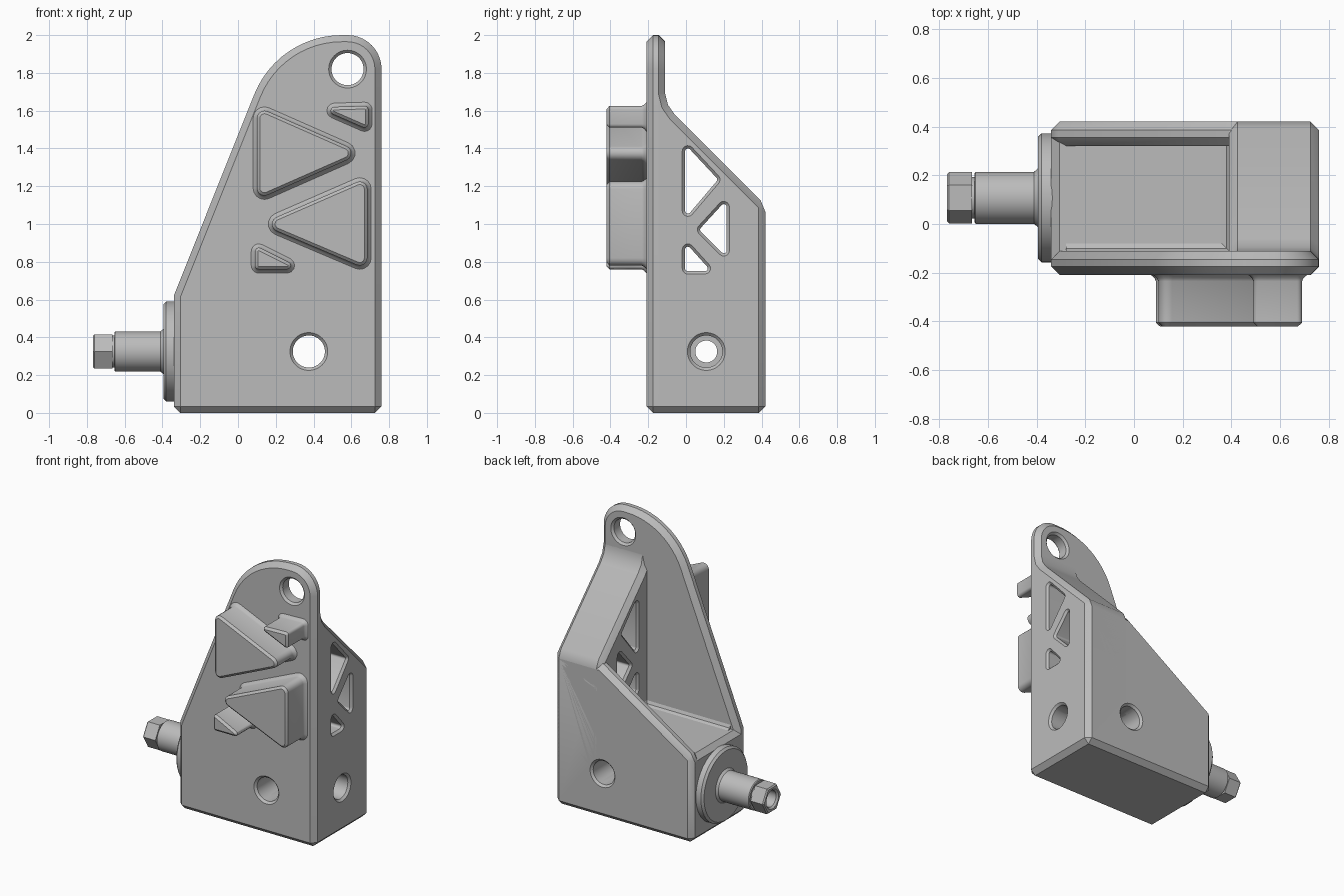
import bpy, bmesh, math
from mathutils import Vector

cube = bpy.data.objects.get("Cube")
if cube:
    bpy.data.objects.remove(cube, do_unlink=True)

GREY = (0.5, 0.5, 0.5, 1.0)
metal = bpy.data.materials.new("plain grey metal")
metal.use_nodes = True
metal.diffuse_color = GREY
metal.node_tree.nodes["Principled BSDF"].inputs["Base Color"].default_value = GREY

CHAMFER = 0.035
AXLE_Y, AXLE_Z = 0.1075, 0.325


def place(axis, t, u, v):
    """Point at distance t along the axis, with u, v across it."""
    return Vector((t, u, v)) if axis == "x" else Vector((u, t, v))


def finish(name, bm):
    bmesh.ops.recalc_face_normals(bm, faces=bm.faces[:])
    mesh = bpy.data.meshes.new(name)
    bm.to_mesh(mesh)
    bm.free()
    mesh.materials.append(metal)
    obj = bpy.data.objects.new(name, mesh)
    bpy.context.collection.objects.link(obj)
    return obj


def loft(name, rings, closed=False):
    """Skin a list of rings; cap the ends, or join last to first."""
    bm = bmesh.new()
    loops = [[bm.verts.new(p) for p in ring] for ring in rings]
    n = len(loops[0])
    pairs = list(zip(loops, loops[1:]))
    if closed:
        pairs.append((loops[-1], loops[0]))
    else:
        bm.faces.new(loops[0])
        bm.faces.new(loops[-1])
    for a, b in pairs:
        for i in range(n):
            j = (i + 1) % n
            bm.faces.new((a[i], a[j], b[j], b[i]))
    return finish(name, bm)


def prism(name, axis, outline, start, end, chamfer=CHAMFER):
    """Extruded outline with its sharp edges chamfered."""
    obj = loft(name, [[place(axis, t, u, v) for u, v in outline] for t in (start, end)])
    if chamfer:
        bm = bmesh.new()
        bm.from_mesh(obj.data)
        sharp = [e for e in bm.edges if e.calc_face_angle(0) > math.radians(40)]
        bmesh.ops.bevel(bm, geom=sharp, offset=chamfer, offset_type="OFFSET",
                        segments=1, profile=0.5, affect="EDGES", clamp_overlap=False)
        bmesh.ops.recalc_face_normals(bm, faces=bm.faces[:])
        bm.to_mesh(obj.data)
        bm.free()
    return obj


def arc(cx, cz, r, a0, a1, steps):
    angles = [math.radians(a0 + (a1 - a0) * i / steps) for i in range(steps + 1)]
    return [(cx + r * math.cos(a), cz + r * math.sin(a)) for a in angles]


def rounded(core, r, steps=5):
    """Convex core polygon grown by r with round corners."""
    n = len(core)
    area = sum(core[i - 1][0] * core[i][1] - core[i][0] * core[i - 1][1] for i in range(n))
    if area < 0:
        core = core[::-1]
    points = []
    for i, (u, v) in enumerate(core):
        (pu, pv), (nu, nv) = core[i - 1], core[(i + 1) % n]
        a0 = math.atan2(-(u - pu), v - pv)
        turn = (math.atan2(-(nu - u), nv - v) - a0) % math.tau
        for k in range(steps + 1):
            a = a0 + turn * k / steps
            points.append((u + r * math.cos(a), v + r * math.sin(a)))
    return points


def rounded_loft(name, axis, core, stations):
    return loft(name, [[place(axis, t, u, v) for u, v in rounded(core, r)]
                       for t, r in stations])


def round_cutter(axis, cu, cv, stations):
    return loft("hole_cutter", [[place(axis, t, u, v) for u, v in arc(cu, cv, r, 0, 352.5, 47)]
                                for t, r in stations])


# Front plate: straight flank, big shoulder arc and round eye end
plate_outline = ([(-0.34, 0), (0.76, 0)] + arc(0.58, 1.82, 0.18, 0, 90, 10)
                 + arc(0.55, 1.5, 0.5, 90, 158, 12) + [(-0.34, 0.62)])
front_plate = prism("front_plate", "y", plate_outline, -0.21, -0.11)

# Thick side wall with its sloping top blended into the plate
side_outline = [(-0.19, 0), (0.42, 0), (0.42, 1.1), (-0.06, 1.58), (-0.095, 1.63),
                (-0.11, 1.69), (-0.11, 1.73), (-0.19, 1.73)]
side_wall = prism("side_wall", "x", side_outline, 0.39, 0.76)

# Low back wall and solid base under the open pocket
back_outline = [(-0.34, 0), (0.76, 0), (0.76, 1.1), (0.39, 1.1), (-0.34, 0.62)]
back_wall = prism("back_wall", "y", back_outline, 0.32, 0.42)
base_outline = [(-0.19, 0), (0.42, 0), (0.42, 0.62), (-0.19, 0.62)]
base_block = prism("base_block", "x", base_outline, -0.34, 0.76)
body = [front_plate, side_wall, back_wall, base_block]

# Small fillets along the pocket floor
plate_fillet = prism("plate_fillet", "x", [(-0.13, 0.6), (-0.07, 0.615), (-0.1, 0.63),
                     (-0.115, 0.66)], -0.28, 0.42, 0)
wall_fillet = prism("wall_fillet", "y", [(0.41, 0.6), (0.35, 0.615), (0.38, 0.63),
                    (0.395, 0.66)], -0.13, 0.34, 0)

# Countersunk holes and triangular windows
cutters = [
    round_cutter("y", 0.375, AXLE_Z, [(-0.26, 0.15), (-0.195, 0.085), (0.405, 0.085), (0.47, 0.15)]),
    round_cutter("y", 0.58, 1.82, [(-0.26, 0.15), (-0.195, 0.085), (-0.125, 0.085), (-0.06, 0.15)]),
    round_cutter("x", AXLE_Y, AXLE_Z, [(-0.5, 0.085), (0.745, 0.085), (0.81, 0.15)]),
]
windows = [
    [(0.01, 1.385), (0.15, 1.235), (0.01, 1.07)],
    [(0.2, 1.09), (0.2, 0.86), (0.09, 0.97)],
    [(0.01, 0.865), (0.01, 0.765), (0.1, 0.765)],
]
for core in windows:
    cutters.append(rounded_loft("window_cutter", "x", core,
                                [(0.36, 0.06), (0.405, 0.015), (0.745, 0.015), (0.79, 0.06)]))

for part in body:
    for cutter in cutters:
        mod = part.modifiers.new("cut", "BOOLEAN")
        mod.operation = "DIFFERENCE"
        mod.solver = "EXACT"
        mod.object = cutter
    bpy.context.view_layer.objects.active = part
    for mod in list(part.modifiers):
        bpy.ops.object.modifier_apply(modifier=mod.name)
for cutter in cutters:
    bpy.data.objects.remove(cutter, do_unlink=True)

# Raised triangular lugs on the front, with a flared foot
lugs = {
    "upper_lug": ([(0.14, 1.56), (0.14, 1.19), (0.56, 1.375)], 0.04),
    "lower_lug": ([(0.645, 1.185), (0.645, 0.82), (0.22, 1.0)], 0.04),
    "upper_small_lug": ([(0.51, 1.6), (0.67, 1.605), (0.67, 1.53)], 0.02),
    "lower_small_lug": ([(0.11, 0.855), (0.11, 0.78), (0.26, 0.78)], 0.02),
}
lug_steps = [(-0.19, 0.02), (-0.21, 0.02), (-0.222, 0.006), (-0.235, 0),
             (-0.405, 0), (-0.42, -0.016)]
shaded = body + [plate_fillet, wall_fillet]
for name, (core, radius) in lugs.items():
    shaded.append(rounded_loft(name, "y", core, [(y, radius + grow) for y, grow in lug_steps]))


# Hollow spigot: flange, round shaft and hexagonal tip in one turned piece
def turned_ring(x, r, hexagonal=False):
    points = []
    for i in range(48):
        a = math.tau * i / 48
        rr = r / math.cos(a % (math.pi / 3) - math.pi / 6) if hexagonal else r
        points.append(Vector((x, AXLE_Y + rr * math.cos(a), AXLE_Z + rr * math.sin(a))))
    return points


spigot_profile = [
    (-0.3, 0.058), (-0.3, 0.265), (-0.38, 0.265), (-0.395, 0.25), (-0.395, 0.12),
    (-0.41, 0.107), (-0.65, 0.107), (-0.655, 0.1), (-0.655, 0.085), (-0.665, 0.085),
    (-0.665, 0.091, True), (-0.76, 0.091, True), (-0.768, 0.083, True),
    (-0.768, 0.07), (-0.756, 0.058),
]
shaded.append(loft("spigot", [turned_ring(*p) for p in spigot_profile], closed=True))

# Smooth the rounds and keep the chamfers crisp
bpy.ops.object.select_all(action="DESELECT")
for obj in shaded:
    obj.select_set(True)
bpy.context.view_layer.objects.active = front_plate
bpy.ops.object.shade_smooth_by_angle(angle=math.radians(30))
